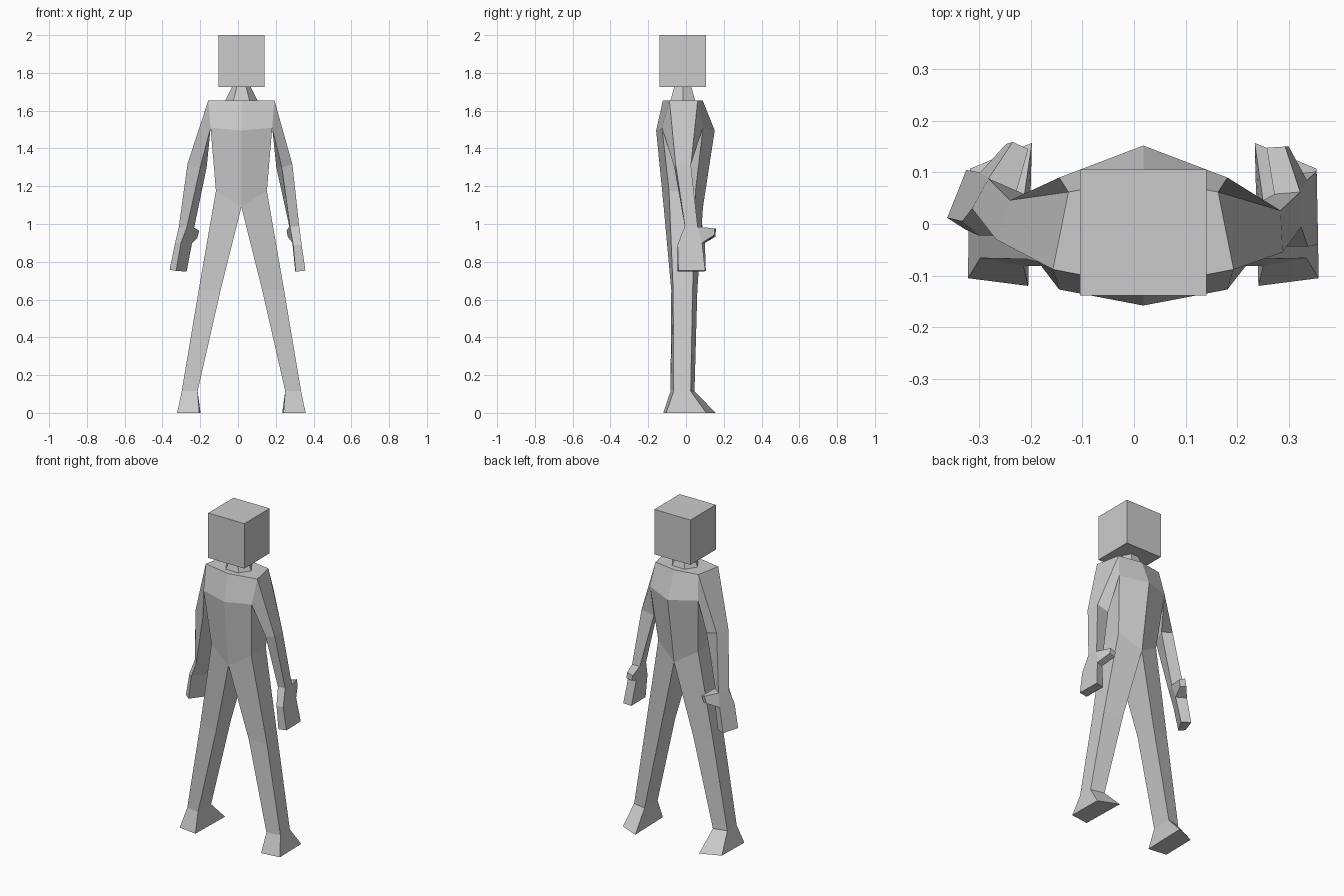
import bpy, bmesh
from mathutils import Vector
from math import cos, sin, pi

if "Cube" in bpy.data.objects:
    bpy.data.objects.remove(bpy.data.objects["Cube"])

CX = 0.018  # body's symmetry plane


def flip(ring):
    return [(2 * CX - x, y, z) for x, y, z in ring]


def loft(bm, rings, cap_start=False, cap_end=False, skip=()):
    """Bridge equal-sized rings; skip holds (segment, side) faces left open."""
    loops = [[bm.verts.new(p) for p in r] for r in rings]
    n = len(loops[0])
    for i, (a, b) in enumerate(zip(loops, loops[1:])):
        for j in range(n):
            if (i, j) not in skip:
                k = (j + 1) % n
                bm.faces.new((a[j], a[k], b[k], b[j]))
    if cap_start:
        bm.faces.new(loops[0][::-1])
    if cap_end:
        bm.faces.new(loops[-1])


def finish(name, bm):
    bmesh.ops.remove_doubles(bm, verts=bm.verts, dist=0.0005)
    bmesh.ops.recalc_face_normals(bm, faces=bm.faces)
    me = bpy.data.meshes.new(name)
    bm.to_mesh(me)
    bm.free()
    ob = bpy.data.objects.new(name, me)
    bpy.context.collection.objects.link(ob)
    return ob


def torso_ring(fx, fy, bx, by, fmid, bmid, z, zmid):
    return [(CX - fx, fy, z), (CX, fmid, zmid), (CX + fx, fy, z),
            (CX + bx, by, z), (CX, bmid, zmid), (CX - bx, by, z)]


# Torso: shoulders, chest, waist
top = torso_ring(.175, -.088, .145, .062, -.122, .088, 1.655, 1.655)
chest = torso_ring(.163, -.127, .163, .09, -.158, .152, 1.51, 1.495)
waist = torso_ring(.135, -.09, .135, .05, -.118, .09, 1.175, 1.09)
body = bmesh.new()
loft(body, [top, chest, waist], cap_start=True, skip={(0, 2), (0, 5)})

# Legs and feet, continuing from the waist
leg = [[waist[0], waist[1], waist[4], waist[5]],
       [(-.208, -.068, .65), (-.092, -.078, .65), (-.092, .06, .65), (-.208, .035, .65)],
       [(-.298, -.066, .115), (-.214, -.082, .115), (-.214, .045, .115), (-.298, .025, .115)],
       [(-.322, -.105, 0), (-.205, -.12, 0), (-.198, .157, 0), (-.318, .107, 0)]]
loft(body, leg, cap_end=True)
loft(body, [flip(r) for r in leg], cap_end=True)


# Arms: shoulder, elbow, wrist, knuckles, fingertips, with a thumb off the hand's back edge
def arm(rings, thumb_tip):
    loft(body, rings, cap_end=True, skip={(2, 2)})
    w, k = rings[2], rings[3]
    loft(body, [[w[2], w[3], k[3], k[2]], thumb_tip], cap_end=True)


arm([[top[0], chest[0], chest[5], top[5]],
     [(-.267, -.03, 1.32), (-.2, -.055, 1.3), (-.166, .038, 1.3), (-.24, .046, 1.32)],
     [(-.314, .03, .98), (-.27, -.022, .985), (-.232, .048, .98), (-.282, .088, .98)],
     [(-.333, .005, .9), (-.302, -.022, .9), (-.243, .068, .9), (-.298, .1, .9)],
     [(-.362, .012, .758), (-.328, -.01, .752), (-.272, .08, .748), (-.325, .105, .752)]],
    [(-.205, .145, .965), (-.235, .159, .975), (-.248, .155, .932), (-.216, .14, .925)])
arm([[top[2], chest[2], chest[3], top[3]],
     [(.288, -.055, 1.315), (.232, -.062, 1.3), (.203, .02, 1.3), (.284, .026, 1.315)],
     [(.324, -.006, .99), (.275, -.006, .985), (.272, .058, .985), (.322, .062, .985)],
     [(.337, -.044, .89), (.292, -.044, .89), (.288, .07, .9), (.335, .085, .9)],
     [(.357, -.04, .753), (.305, -.044, .748), (.303, .096, .748), (.354, .102, .753)]],
    [(.257, .148, .965), (.293, .15, .977), (.3, .15, .942), (.264, .148, .932)])
finish("body", body)

# Neck
bm = bmesh.new()
loft(bm, [[(CX + rx * cos(i * pi / 3), -.017 + ry * sin(i * pi / 3), z) for i in range(6)]
          for rx, ry, z in ((.085, .075, 1.655), (.048, .052, 1.728))])
finish("neck", bm)

# Head
bm = bmesh.new()
bmesh.ops.create_cube(bm, size=1)
bmesh.ops.scale(bm, verts=bm.verts, vec=(.245, .245, .275))
bmesh.ops.translate(bm, verts=bm.verts, vec=Vector((CX, -.0165, 1.8625)))
finish("head", bm)
